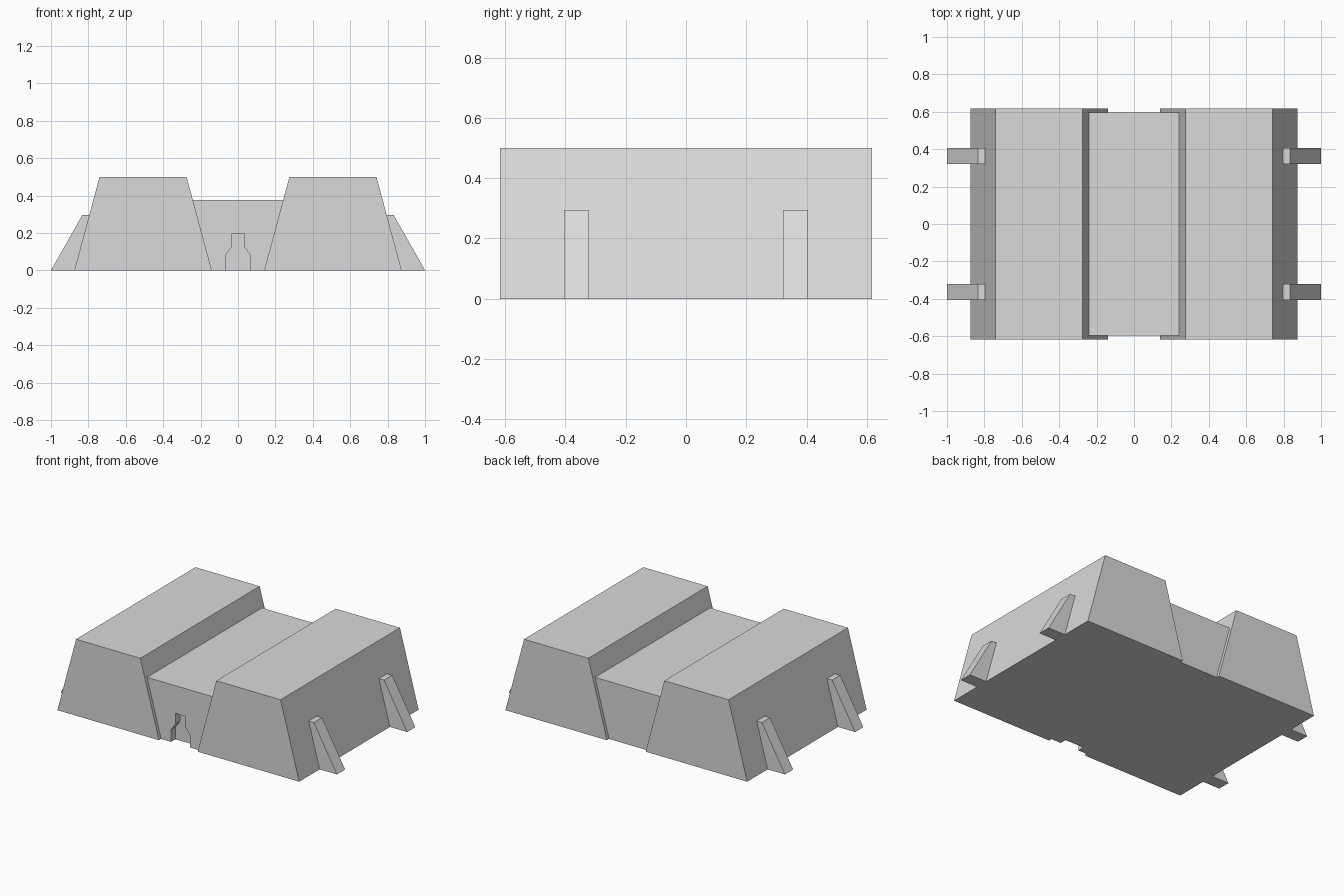
import bpy
import bmesh

cube = bpy.data.objects.get("Cube")
if cube:
    bpy.data.objects.remove(cube, do_unlink=True)

# Single plain grey
GREY = (0.7, 0.7, 0.7, 1)
grey = bpy.data.materials.new("plain grey")
grey.use_nodes = True
grey.diffuse_color = GREY
grey.node_tree.nodes["Principled BSDF"].inputs["Base Color"].default_value = GREY


def prism(name, profile, y0, y1):
    """Extrude an (x, z) profile along y."""
    bm = bmesh.new()
    face = bm.faces.new([bm.verts.new((x, y0, z)) for x, z in profile])
    ext = bmesh.ops.extrude_face_region(bm, geom=[face])
    moved = [v for v in ext["geom"] if isinstance(v, bmesh.types.BMVert)]
    bmesh.ops.translate(bm, verts=moved, vec=(0, y1 - y0, 0))
    bmesh.ops.recalc_face_normals(bm, faces=bm.faces)
    mesh = bpy.data.meshes.new(name)
    bm.to_mesh(mesh)
    bm.free()
    mesh.materials.append(grey)
    obj = bpy.data.objects.new(name, mesh)
    bpy.context.collection.objects.link(obj)
    return obj


def mirrored(half):
    """Complete a right-hand half profile across x = 0."""
    return half + [(-x, z) for x, z in reversed(half)]


# Sloped side blocks with two buttresses each
block = [(0.14, 0), (0.875, 0), (0.74, 0.5), (0.275, 0.5)]
buttress = [(0.86, 0), (1.0, 0), (0.833, 0.295), (0.78, 0.295)]
for side, s in (("left", 1), ("right", -1)):
    prism(side + "_block", [(s * x, z) for x, z in block], -0.617, 0.617)
    for end, y in (("front", -0.363), ("back", 0.363)):
        prism(f"{side}_{end}_buttress", [(s * x, z) for x, z in buttress],
              y - 0.042, y + 0.042)

# Lower centre block between the side blocks
centre = prism("centre_block", mirrored([(0.14, 0), (0.242, 0.376)]), -0.595, 0.595)

# Stepped doorway recess in the front
door = mirrored([(0.068, -0.1), (0.068, 0.08), (0.035, 0.125), (0.035, 0.195)])
cutter = prism("doorway_cutter", door, -0.7, -0.55)
cutter.hide_render = True
cutter.hide_viewport = True
cut = centre.modifiers.new("doorway", "BOOLEAN")
cut.operation = "DIFFERENCE"
cut.solver = "EXACT"
cut.object = cutter
